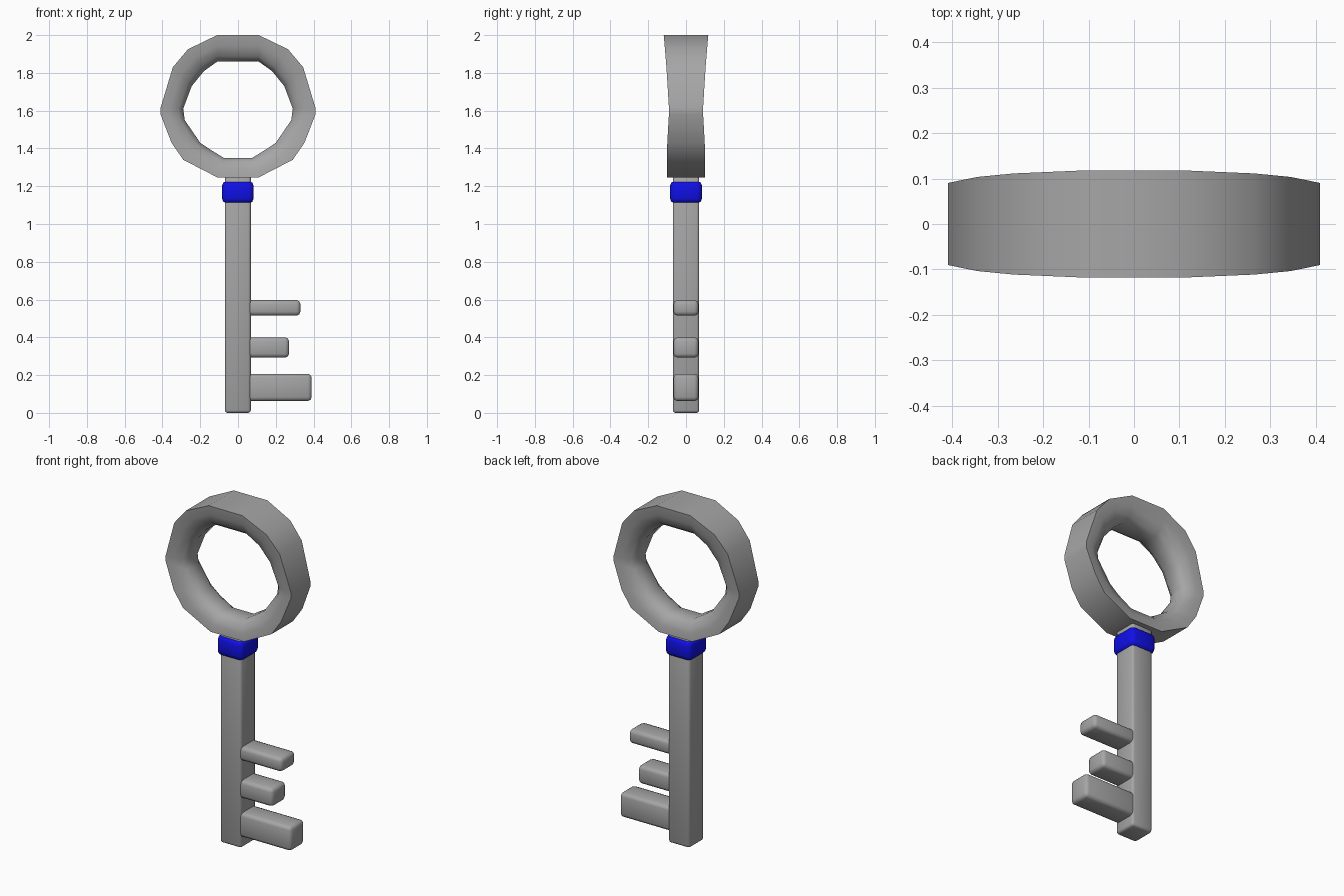
import bpy
import bmesh

cube = bpy.data.objects.get("Cube")
if cube:
    bpy.data.objects.remove(cube, do_unlink=True)


def material(name, rgb):
    mat = bpy.data.materials.new(name)
    mat.use_nodes = True
    mat.diffuse_color = (*rgb, 1)
    mat.node_tree.nodes["Principled BSDF"].inputs["Base Color"].default_value = (*rgb, 1)
    return mat


steel = material("grey metal", (0.38, 0.38, 0.38))
blue = material("blue collar", (0.005, 0.005, 0.8))


def finish(name, bm, mat, angle):
    bmesh.ops.recalc_face_normals(bm, faces=bm.faces)
    mesh = bpy.data.meshes.new(name)
    bm.to_mesh(mesh)
    bm.free()
    mesh.materials.append(mat)
    ob = bpy.data.objects.new(name, mesh)
    bpy.context.collection.objects.link(ob)
    bpy.ops.object.select_all(action="DESELECT")
    ob.select_set(True)
    bpy.context.view_layer.objects.active = ob
    bpy.ops.object.shade_smooth_by_angle(angle=angle)
    return ob


def rounded_box(name, x, y, z, bevel, mat, segments=2):
    bm = bmesh.new()
    bmesh.ops.create_cube(bm, size=1)
    for v in bm.verts:
        for axis, (low, high) in enumerate((x, y, z)):
            v.co[axis] = high if v.co[axis] > 0 else low
    bmesh.ops.bevel(bm, geom=bm.edges[:], offset=bevel, segments=segments,
                    profile=0.5, affect="EDGES")
    return finish(name, bm, mat, 0.9)


# Shaft and collar
rounded_box("shaft", (-0.07, 0.068), (-0.07, 0.07), (0, 1.28), 0.014, steel)
rounded_box("collar", (-0.085, 0.083), (-0.085, 0.085), (1.11, 1.227), 0.025, blue)

# Teeth: name, reach, bottom, top
for name, reach, low, high in (("upper_tooth", 0.33, 0.515, 0.597),
                               ("middle_tooth", 0.27, 0.293, 0.4),
                               ("lower_tooth", 0.39, 0.063, 0.207)):
    rounded_box(name, (0, reach), (-0.066, 0.066), (low, high), 0.02, steel)

# Ring handle: right half as outer x, z and inner x, z, mirrored to the left
half = [(0.11, 2.0, 0.11, 1.86), (0.265, 1.925, 0.18, 1.81),
        (0.345, 1.83, 0.245, 1.73), (0.41, 1.615, 0.29, 1.61),
        (0.41, 1.58, 0.282, 1.55), (0.352, 1.43, 0.2, 1.43),
        (0.29, 1.34, 0.14, 1.39), (0.11, 1.247, 0.075, 1.35)]
outline = half + [(-a, b, -c, d) for a, b, c, d in reversed(half)]
# Cross-section: how far inward, share of the half width
section = [(0, -1), (0.4, -0.95), (0.8, -0.75), (1, -0.4),
           (1, 0.4), (0.8, 0.75), (0.4, 0.95), (0, 1)]
bm = bmesh.new()
loops = []
for ox, oz, ix, iz in outline:
    width = 0.09 + 0.028 * (abs(oz - 1.6) / 0.4) ** 1.3
    if oz < 1.6:
        width = min(width, 0.1)
    loops.append([bm.verts.new((ox + (ix - ox) * t, width * w, oz + (iz - oz) * t))
                  for t, w in section])
for i, loop in enumerate(loops):
    after = loops[(i + 1) % len(loops)]
    for j in range(len(section)):
        k = (j + 1) % len(section)
        bm.faces.new((loop[j], loop[k], after[k], after[j]))
finish("ring_handle", bm, steel, 0.9)
